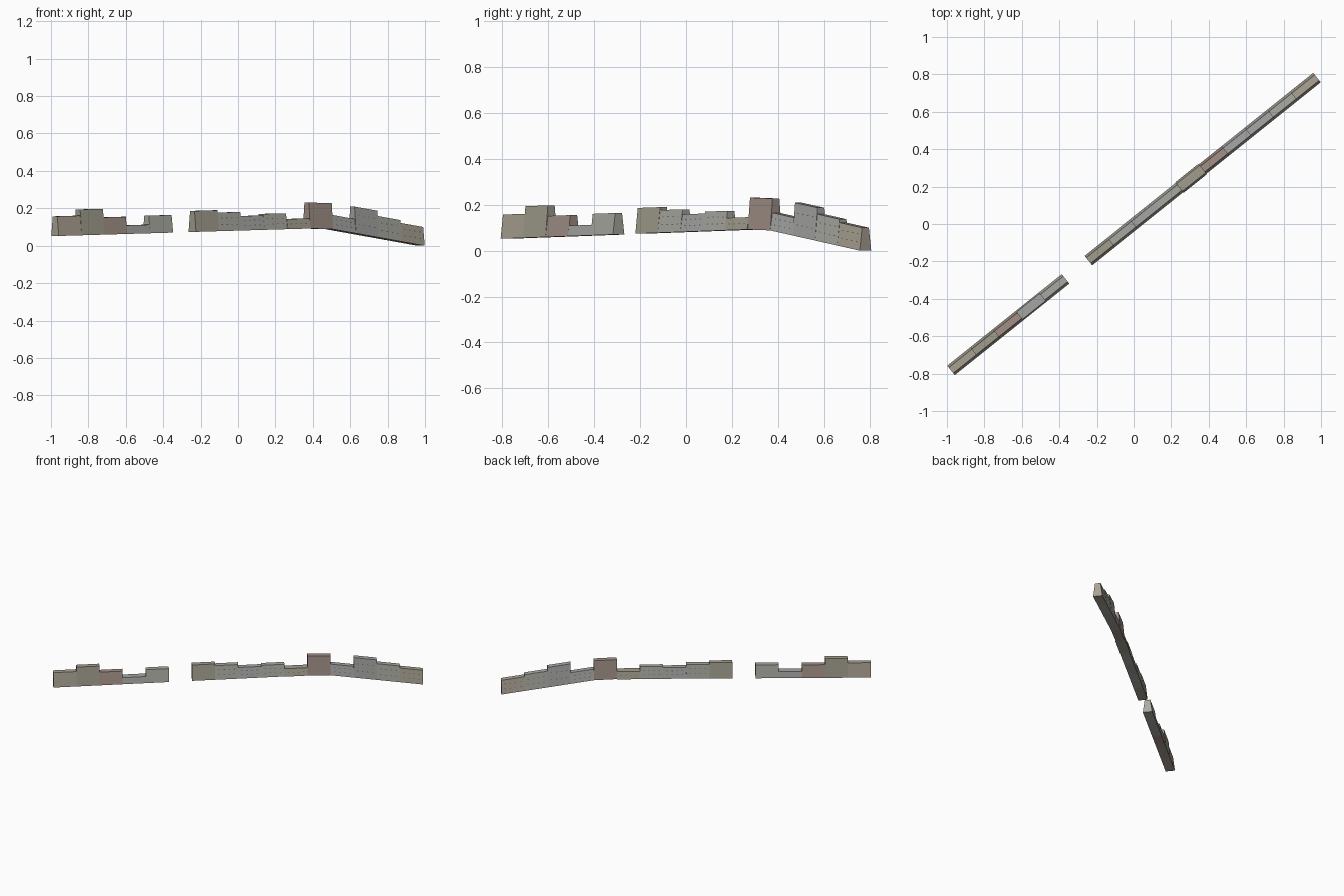
import bpy, bmesh, math
from mathutils import Matrix

if "Cube" in bpy.data.objects:
    bpy.data.objects.remove(bpy.data.objects["Cube"])

# Row of battered wall blocks along a diagonal, one empty slot as the gap
ANGLE = math.atan(0.8)
L = 1.253
N = 16
STEP = 2 * L / N
ROT = Matrix.Rotation(ANGLE, 4, 'Z')
HALF_BASE, HALF_TOP = 0.032, 0.019

# Ground line (slot position, height)
GROUND = [(0, 0.052), (5, 0.070), (6, 0.074), (11, 0.092), (12, 0.088), (16, 0.0)]
HEIGHTS = [0.105, 0.138, 0.092, 0.046, 0.094, None, 0.112, 0.099,
           0.077, 0.085, 0.054, 0.139, 0.077, 0.143, 0.115, 0.100]
COLOURS = {
    "tan": (0.40, 0.36, 0.29, 1), "olive": (0.36, 0.34, 0.27, 1),
    "red_brown": (0.36, 0.28, 0.24, 1), "grey": (0.38, 0.38, 0.37, 1),
    "pale": (0.40, 0.40, 0.36, 1), "dark": (0.12, 0.11, 0.10, 1),
}
TONES = ["tan", "olive", "red_brown", "grey", "pale", None, "olive", "pale",
         "grey", "pale", "olive", "red_brown", "grey", "grey", "pale", "tan"]

mats = {}
for name, col in COLOURS.items():
    mats[name] = bpy.data.materials.new(name)
    mats[name].diffuse_color = col


def ground(t):
    for (a, za), (b, zb) in zip(GROUND, GROUND[1:]):
        if a <= t <= b:
            return za + (zb - za) * (t - a) / (b - a)


def half_width(i, f):
    base = 0.036 if i == 10 else HALF_BASE
    top = 0.025 if i in (3, 10) else HALF_TOP
    return base + (top - base) * f


def finish(bm, name, tone):
    bmesh.ops.recalc_face_normals(bm, faces=bm.faces)
    bm.transform(ROT)
    me = bpy.data.meshes.new(name)
    bm.to_mesh(me)
    bm.free()
    me.materials.append(mats[tone])
    bpy.context.collection.objects.link(bpy.data.objects.new(name, me))


# Wall blocks: trapezoid section swept along the sloping ground
def block(i, h):
    bm = bmesh.new()
    ends = []
    for t in (i, i + 1):
        s, z = -L + t * STEP, ground(t)
        b, w = half_width(i, 0), half_width(i, 1)
        ends.append([bm.verts.new(p) for p in
                     ((s, -b, z), (s, b, z), (s, w, z + h), (s, -w, z + h))])
    a, c = ends
    bm.faces.new(a)
    bm.faces.new(c)
    for k in range(4):
        bm.faces.new((a[k], a[(k + 1) % 4], c[(k + 1) % 4], c[k]))
    finish(bm, f"wall_block_{i + 1}", TONES[i])


# Narrow dark slits lying just proud of both battered faces
def slits(i, h):
    bm = bmesh.new()
    rows = (0.35, 0.7) if h > 0.06 else (0.5,)
    for side in (-1, 1):
        for f in rows:
            for k in range(4):
                t0 = i + 0.14 + 0.22 * k
                vs = []
                for t, dz in ((t0, -1), (t0 + 0.06, -1), (t0 + 0.06, 1), (t0, 1)):
                    z = h * f + dz * 0.002
                    y = side * (half_width(i, z / h) + 0.0004)
                    vs.append(bm.verts.new((-L + t * STEP, y, ground(t) + z)))
                bm.faces.new(vs if side < 0 else vs[::-1])
    finish(bm, f"wall_slits_{i + 1}", "dark")


for i, h in enumerate(HEIGHTS):
    if h:
        block(i, h)
        if i >= 7 and i != 11:
            slits(i, h)

for m in bpy.data.materials:
    if m.users and not m.is_grease_pencil:
        m.use_nodes = True
        m.node_tree.nodes["Principled BSDF"].inputs["Base Color"].default_value = m.diffuse_color
